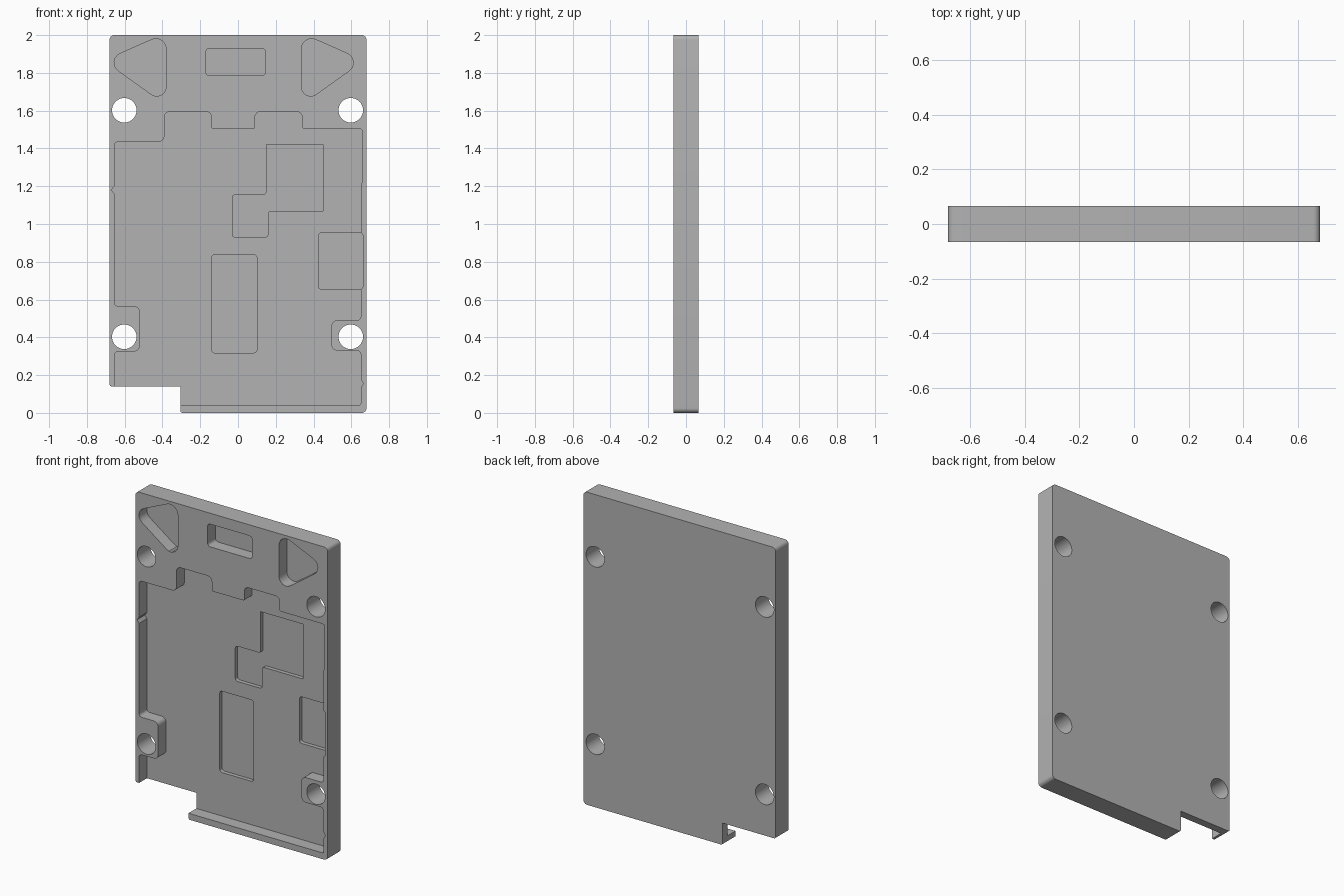
import bpy, bmesh, math
from mathutils import Vector

if "Cube" in bpy.data.objects:
    bpy.data.objects.remove(bpy.data.objects["Cube"], do_unlink=True)

FRONT, BACK = -0.065, 0.065
FLOOR, DEEP = 0.015, 0.04      # main pocket floor and deeper relief floor
OPEN = FRONT - 0.05            # cutters start in front of the plate

grey = bpy.data.materials.new("grey metal")
grey.use_nodes = True
colour = (0.45, 0.45, 0.45, 1)
grey.diffuse_color = colour
grey.node_tree.nodes["Principled BSDF"].inputs["Base Color"].default_value = colour


def rounded(points, default=0.0, steps=6):
    """Outline with filleted corners; a third value in a point is its radius."""
    out = []
    n = len(points)
    for i, p in enumerate(points):
        c = Vector(p[:2])
        r = p[2] if len(p) > 2 else default
        a = (Vector(points[i - 1][:2]) - c).normalized()
        b = (Vector(points[(i + 1) % n][:2]) - c).normalized()
        half = a.angle(b) / 2
        if r == 0:
            out.append(c)
            continue
        centre = c + (a + b).normalized() * r / math.sin(half)
        start = c + a * r / math.tan(half) - centre
        end = c + b * r / math.tan(half) - centre
        sweep = start.angle_signed(end)
        for k in range(steps + 1):
            t = -sweep * k / steps
            out.append(centre + Vector((start.x * math.cos(t) - start.y * math.sin(t),
                                        start.x * math.sin(t) + start.y * math.cos(t))))
    return out


def prism(name, outline, y0, y1):
    """Extrude an x-z outline from y0 to y1."""
    bm = bmesh.new()
    face = bm.faces.new([bm.verts.new((p.x, y0, p.y)) for p in outline])
    ext = bmesh.ops.extrude_face_region(bm, geom=[face])
    moved = [v for v in ext["geom"] if isinstance(v, bmesh.types.BMVert)]
    bmesh.ops.translate(bm, verts=moved, vec=(0, y1 - y0, 0))
    bmesh.ops.recalc_face_normals(bm, faces=bm.faces)
    mesh = bpy.data.meshes.new(name)
    bm.to_mesh(mesh)
    bm.free()
    mesh.materials.append(grey)
    obj = bpy.data.objects.new(name, mesh)
    bpy.context.collection.objects.link(obj)
    return obj


def box(x0, x1, z0, z1):
    return [(x0, z0), (x1, z0), (x1, z1), (x0, z1)]


# Plate with a notched lower corner
plate = prism("case_plate", rounded([
    (-0.68, 0.14, 0.012), (-0.305, 0.14, 0), (-0.305, 0, 0.012),
    (0.68, 0, 0.025), (0.68, 2, 0.025), (-0.68, 2, 0.025)]), FRONT, BACK)

# Main pocket, stepping around the lower screw bosses and running out at the notch
main = rounded([
    (-0.655, 1.435), (-0.39, 1.435, 0.03), (-0.39, 1.595, 0.03), (-0.14, 1.595, 0.03),
    (-0.14, 1.505, 0.008), (0.09, 1.505, 0.008), (0.09, 1.595, 0.03), (0.34, 1.595, 0.03),
    (0.34, 1.505, 0.008), (0.658, 1.505, 0.015), (0.658, 1.225, 0), (0.65, 1.205, 0),
    (0.65, 0.49), (0.495, 0.49, 0.03), (0.495, 0.33, 0.03), (0.65, 0.33),
    (0.65, 0.175, 0), (0.664, 0.155, 0), (0.65, 0.135, 0), (0.65, 0.04, 0.01),
    (-0.655, 0.04, 0), (-0.655, 0.325), (-0.52, 0.325, 0.03), (-0.52, 0.565, 0.03),
    (-0.655, 0.565), (-0.655, 1.16, 0), (-0.669, 1.18, 0), (-0.655, 1.2, 0)], 0.02)
cutters = [prism("main_pocket", main, OPEN, FLOOR)]

# Pockets along the top edge
corner = [(-0.709, 1.865, 0.053), (-0.38, 1.63, 0.05), (-0.38, 2.01, 0.055)]
mirrored = [(-x - 0.045, z, r) for x, z, r in reversed(corner)]
for name, points in (("right_corner_pocket", corner), ("left_corner_pocket", mirrored),
                     ("top_pocket", box(-0.17, 0.145, 1.785, 1.93))):
    cutters.append(prism(name, rounded(points, 0.02), OPEN, FLOOR))

# Deeper reliefs in the pocket floor
stepped = [(0.15, 1.42, 0), (0.45, 1.42, 0), (0.45, 1.07, 0), (0.16, 1.07, 0.015),
           (0.16, 0.93), (-0.03, 0.93), (-0.03, 1.155), (0.15, 1.155, 0.015)]
for name, points in (("stepped_relief", stepped),
                     ("lower_relief", box(-0.14, 0.10, 0.318, 0.838)),
                     ("side_relief", box(0.425, 0.662, 0.655, 0.953))):
    cutters.append(prism(name, rounded(points, 0.017), OPEN, DEEP))

# Four screw holes
for x in (-0.602, 0.597):
    for z in (0.403, 1.602):
        ring = [Vector((x + 0.065 * math.cos(k * math.tau / 48),
                        z + 0.065 * math.sin(k * math.tau / 48))) for k in range(48)]
        cutters.append(prism("screw_hole", ring, OPEN, BACK + 0.05))

# Carve the plate and drop the cutters
bpy.context.view_layer.objects.active = plate
for obj in cutters:
    obj.hide_render = True
    cut = plate.modifiers.new(obj.name, "BOOLEAN")
    cut.operation = "DIFFERENCE"
    cut.solver = "EXACT"
    cut.object = obj
    bpy.ops.object.modifier_apply(modifier=cut.name)
    bpy.data.objects.remove(obj, do_unlink=True)

bpy.ops.object.select_all(action="DESELECT")
plate.select_set(True)
bpy.ops.object.shade_smooth_by_angle(angle=math.radians(30))
